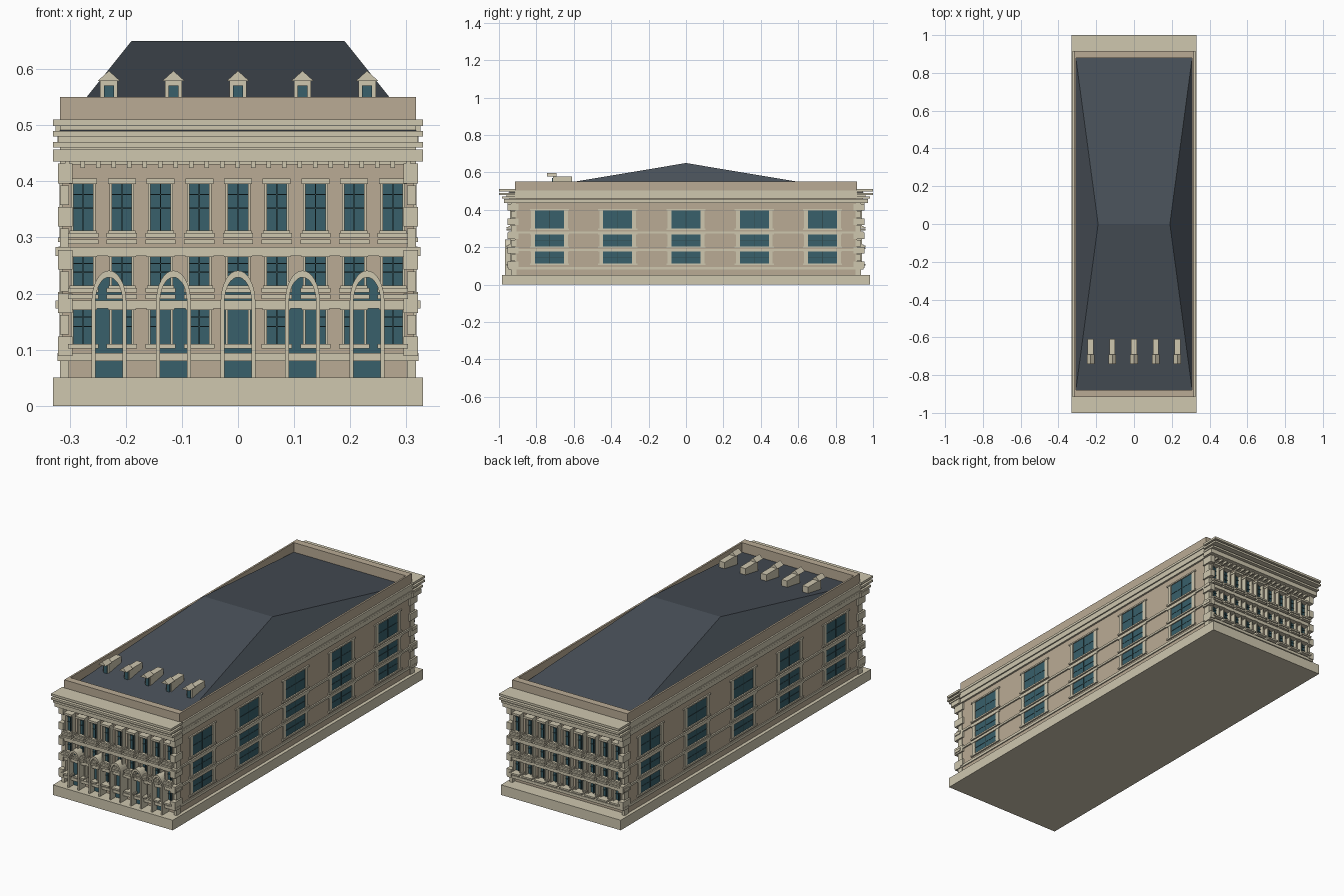
import bpy, bmesh, math

if "Cube" in bpy.data.objects:
    bpy.data.objects.remove(bpy.data.objects["Cube"])

def material(name, rgb):
    m = bpy.data.materials.new(name)
    m.diffuse_color = (*rgb, 1)
    m.use_nodes = True
    m.node_tree.nodes["Principled BSDF"].inputs["Base Color"].default_value = m.diffuse_color
    return m

STONE = material("stone", (0.62, 0.57, 0.43))
WALL = material("wall", (0.49, 0.41, 0.30))
GLASS = material("glass", (0.04, 0.117, 0.147))
BAR = material("window_bar", (0.03, 0.07, 0.08))
SLATE = material("slate", (0.065, 0.08, 0.098))

def finish(bm, name, mat):
    bmesh.ops.recalc_face_normals(bm, faces=bm.faces)
    me = bpy.data.meshes.new(name)
    bm.to_mesh(me)
    bm.free()
    me.materials.append(mat)
    ob = bpy.data.objects.new(name, me)
    bpy.context.collection.objects.link(ob)
    return ob

def boxes(name, mat, items):
    """One object from (x0, x1, y0, y1, z0, z1) boxes."""
    bm = bmesh.new()
    for x0, x1, y0, y1, z0, z1 in items:
        vs = bmesh.ops.create_cube(bm, size=1)["verts"]
        for v in vs:
            v.co = ((x0 + x1) / 2 + v.co.x * (x1 - x0),
                    (y0 + y1) / 2 + v.co.y * (y1 - y0),
                    (z0 + z1) / 2 + v.co.z * (z1 - z0))
    return finish(bm, name, mat)

def centred(hx, hy, z0, z1):
    return (-hx, hx, -hy, hy, z0, z1)

def end_box(s, x0, x1, d0, d1, z0, z1):
    """Box on the front (s=-1) or back (s=1), d measured outward."""
    return (x0, x1, min(s * d0, s * d1), max(s * d0, s * d1), z0, z1)

def side_box(s, y0, y1, d0, d1, z0, z1):
    return (min(s * d0, s * d1), max(s * d0, s * d1), y0, y1, z0, z1)

BX, BY = 0.313, 0.915
ENDS = (-1, 1)

# Main masses
boxes("plinth", STONE, [centred(0.33, 0.985, 0, 0.05)])
boxes("body", WALL, [centred(BX, BY, 0.05, 0.49)])
boxes("parapet", WALL,
      [end_box(s, -0.317, 0.317, 0.88, BY, 0.49, 0.55) for s in ENDS] +
      [side_box(s, -0.88, 0.88, 0.308, 0.317, 0.49, 0.55) for s in ENDS])

# Hipped roof with a short cross ridge
bm = bmesh.new()
a, b, c, d = [bm.verts.new((x, y, 0.49)) for x, y in
              ((-0.318, -0.955), (0.318, -0.955), (0.318, 0.955), (-0.318, 0.955))]
l, r = [bm.verts.new((x, 0, 0.65)) for x in (-0.19, 0.19)]
for f in ((a, b, r, l), (b, c, r), (c, d, l, r), (d, a, l), (d, c, b, a)):
    bm.faces.new(f)
finish(bm, "hipped_roof", SLATE)

# Cornices at both ends, lighter mouldings down the sides
layers = [(0.33, 0.972, 0.435, 0.457), (0.33, 0.985, 0.460, 0.470), (0.32, 0.96, 0.470, 0.480),
          (0.33, 1.0, 0.480, 0.490), (0.33, 1.0, 0.499, 0.510)]
boxes("end_cornice", STONE,
      [end_box(s, -hx, hx, 0.91, y, z0, z1) for s in ENDS for hx, y, z0, z1 in layers])
boxes("cornice_core", STONE,
      [end_box(s, -0.317, 0.317, 0.91, 0.945, 0.455, 0.505) for s in ENDS])
boxes("side_cornice", STONE,
      [side_box(s, -0.915, 0.915, 0.31, x, z0, z1) for s in ENDS
       for x, z0, z1 in ((0.322, 0.435, 0.457), (0.325, 0.46, 0.47), (0.322, 0.47, 0.49), (0.325, 0.49, 0.502))])
boxes("corbels", STONE,
      [end_box(s, -0.304 + i * 0.0276 - 0.004, -0.304 + i * 0.0276 + 0.004, 0.91, 0.955, 0.424, 0.436)
       for s in ENDS for i in range(23)])
boxes("frieze", STONE, [end_box(s, -0.317, 0.317, 0.91, 0.935, 0.43, 0.438) for s in ENDS])

# String courses
boxes("end_bands", STONE,
      [end_box(s, -hx, hx, 0.91, y, z0, z1) for s in ENDS
       for hx, y, z0, z1 in ((0.322, 0.95, 0.08, 0.094), (0.325, 0.95, 0.173, 0.188),
                             (0.325, 0.95, 0.267, 0.283))])
boxes("side_bands", STONE,
      [side_box(s, -0.915, 0.915, 0.31, x, z0, z1) for s in ENDS
       for x, z0, z1 in ((0.318, 0.08, 0.094), (0.320, 0.18, 0.19), (0.320, 0.273, 0.284))])

# Corner quoins, alternating long and short
quoins = []
z, n = 0.05, 0
while z < 0.40:
    w, out = (0.022, 0.955) if n % 2 else (0.016, 0.935)
    for sx in ENDS:
        for sy in ENDS:
            x0, x1 = sorted((sx * (0.317 - w), sx * (0.321 if n % 2 else 0.317)))
            quoins.append(end_box(sy, x0, x1, 0.895 if n % 2 else 0.905, out, z, z + 0.035))
    z += 0.0385
    n += 1
boxes("quoins", STONE, quoins)

# Windows: glass, bars, surrounds and sills
rows = ((0.11, 0.172), (0.21, 0.266), (0.308, 0.396))
glass, bars, trim = [], [], []
for s in ENDS:
    for i in range(-4, 5):
        x = i * 0.069
        for k, (z0, z1) in enumerate(rows):
            glass.append(end_box(s, x - 0.018, x + 0.018, 0.91, 0.92, z0, z1))
            bars.append(end_box(s, x - 0.001, x + 0.001, 0.91, 0.926, z0, z1))
            for f in (0.5, 0.78):
                zz = z0 + f * (z1 - z0)
                bars.append(end_box(s, x - 0.018, x + 0.018, 0.91, 0.924, zz - 0.001, zz + 0.001))
            for e in ENDS:
                xa, xb = sorted((x + e * 0.0175, x + e * 0.022))
                trim.append(end_box(s, xa, xb, 0.91, 0.94, z0, z1))
            trim.append(end_box(s, x - 0.025, x + 0.025, 0.91, 0.95, z1 - 0.001, z1 + 0.009))
            trim.append(end_box(s, x - 0.027, x + 0.027, 0.91, 0.96, z0 - 0.008, z0))
            if k:
                trim.append(end_box(s, x - 0.027, x + 0.027, 0.91, 0.96, z0 - 0.02, z0 - 0.012))
                trim.append(end_box(s, x - 0.024, x + 0.024, 0.94, 0.95, z0, z0 + 0.004))
    side_rows = ((0.112, 0.176), (0.203, 0.267), (0.30, 0.396))
    for i in range(-2, 3):
        y = i * 0.365
        for z0, z1 in side_rows:
            glass.append(side_box(s, y - 0.0775, y + 0.0775, 0.31, 0.3145, z0, z1))
            bars.append(side_box(s, y - 0.002, y + 0.002, 0.31, 0.316, z0, z1))
            zm = (z0 + z1) / 2
            bars.append(side_box(s, y - 0.0775, y + 0.0775, 0.31, 0.316, zm - 0.001, zm + 0.001))
            for e in ENDS:
                ya, yb = sorted((y + e * 0.0775, y + e * 0.098))
                trim.append(side_box(s, ya, yb, 0.31, 0.318, z0, z1))
            trim.append(side_box(s, y - 0.105, y + 0.105, 0.31, 0.32, z1, z1 + 0.007))
            trim.append(side_box(s, y - 0.105, y + 0.105, 0.31, 0.321, z0 - 0.008, z0))
boxes("window_glass", GLASS, glass)
boxes("window_bars", BAR, bars)
boxes("window_trim", STONE, trim)

# Front arches
ARCH_X = [i * 0.115 for i in range(-2, 3)]

def arch_curve(x, r, top, y):
    pts = [(x + r, y, 0.05)]
    pts += [(x + r * math.cos(t * math.pi / 16), y, 0.185 + (top - 0.185) * math.sin(t * math.pi / 16))
            for t in range(17)]
    return pts + [(x - r, y, 0.05)]

def extrude(bm, depth):
    res = bmesh.ops.extrude_face_region(bm, geom=bm.faces[:])
    for v in res["geom"]:
        if isinstance(v, bmesh.types.BMVert):
            v.co.y += depth

frame, pane = bmesh.new(), bmesh.new()
for x in ARCH_X:
    out = [frame.verts.new(p) for p in arch_curve(x, 0.031, 0.241, -0.968)]
    inn = [frame.verts.new(p) for p in arch_curve(x, 0.024, 0.229, -0.968)]
    for i in range(len(out) - 1):
        frame.faces.new((out[i], out[i + 1], inn[i + 1], inn[i]))
    pane.faces.new([pane.verts.new(p) for p in arch_curve(x, 0.026, 0.231, -0.93)])
extrude(frame, 0.055)
extrude(pane, 0.017)
finish(frame, "arch_frames", STONE)
finish(pane, "arch_glass", GLASS)

# Dormers with small gabled hoods
boxes("dormer_bodies", STONE, [(x - 0.0155, x + 0.0155, -0.71, -0.61, 0.525, 0.579) for x in ARCH_X])
boxes("dormer_glass", GLASS, [(x - 0.009, x + 0.009, -0.716, -0.70, 0.53, 0.571) for x in ARCH_X])
bm = bmesh.new()
for x in ARCH_X:
    bm.faces.new([bm.verts.new((x + dx, -0.742, z)) for dx, z in
                  ((-0.02, 0.579), (0.02, 0.579), (0, 0.597))])
extrude(bm, 0.05)
finish(bm, "dormer_hoods", STONE)
